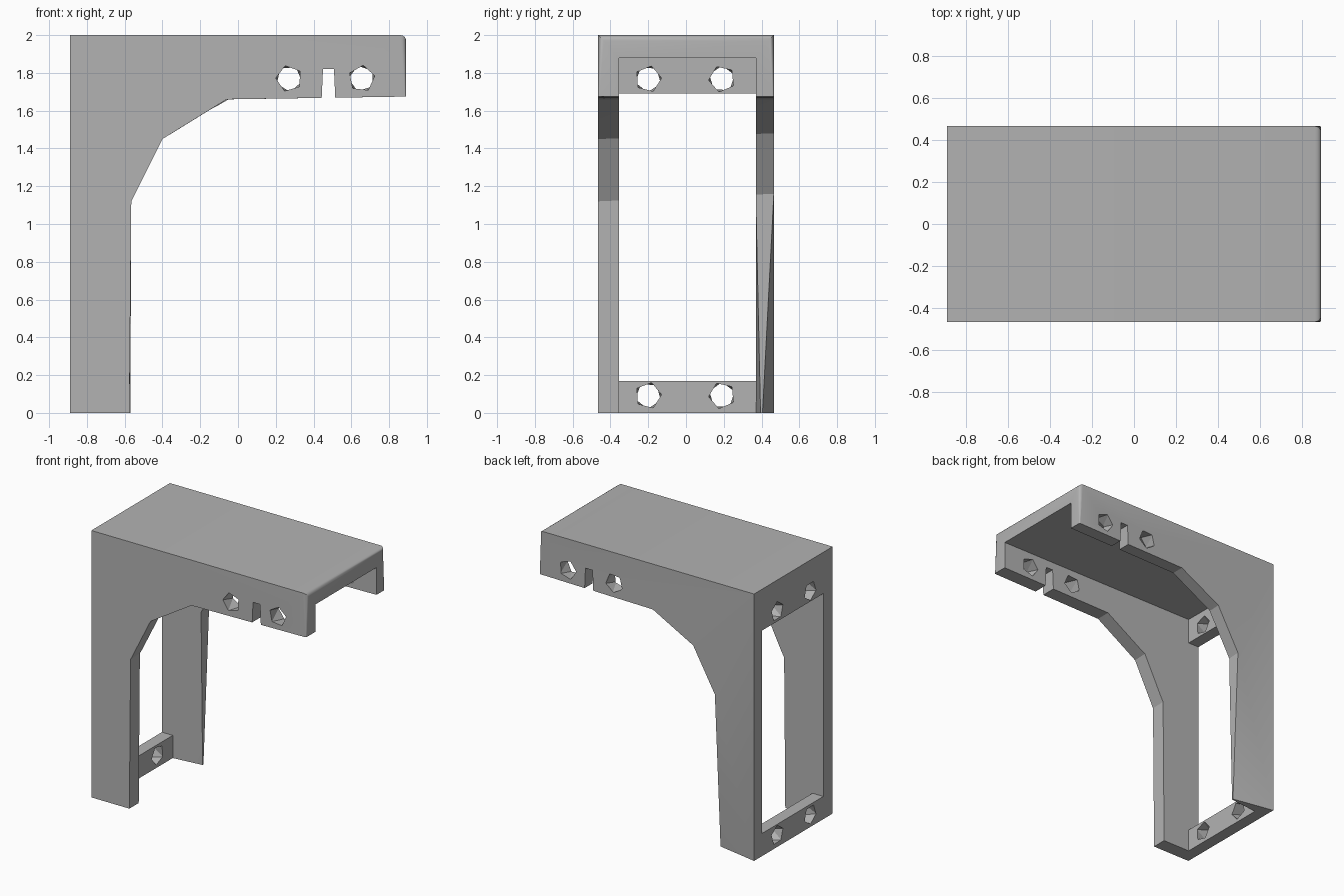
import bpy, bmesh, math
from mathutils import Vector

cube = bpy.data.objects.get("Cube")
if cube:
    bpy.data.objects.remove(cube, do_unlink=True)

HALF_X, HALF_Y = 0.89, 0.465
IN_FRONT, IN_BACK = -0.355, 0.37     # inner faces of the two side walls

grey = bpy.data.materials.new("mid_grey")
grey.use_nodes = True
grey.diffuse_color = (0.45, 0.45, 0.45, 1)
grey.node_tree.nodes["Principled BSDF"].inputs["Base Color"].default_value = (0.45, 0.45, 0.45, 1)


def make_object(name, bm):
    bmesh.ops.recalc_face_normals(bm, faces=bm.faces)
    mesh = bpy.data.meshes.new(name)
    bm.to_mesh(mesh)
    bm.free()
    mesh.materials.append(grey)
    obj = bpy.data.objects.new(name, mesh)
    bpy.context.collection.objects.link(obj)
    return obj


def cut(name, points):
    """Subtract the convex hull of the points from the bracket."""
    bm = bmesh.new()
    for p in points:
        bm.verts.new(p)
    bmesh.ops.convex_hull(bm, input=bm.verts)
    cutter = make_object(name, bm)
    cutter.hide_render = True
    mod = bracket.modifiers.new(name, "BOOLEAN")
    mod.operation, mod.solver, mod.object = "DIFFERENCE", "EXACT", cutter
    bpy.ops.object.modifier_apply(modifier=name)
    bpy.data.objects.remove(cutter, do_unlink=True)


def box(x0, x1, y0, y1, z0, z1):
    return [(x, y, z) for x in (x0, x1) for y in (y0, y1) for z in (z0, z1)]


def twisted_hole(center, axis, half, start):
    """Five-sided bolt hole whose two ends are turned against each other."""
    points = []
    for side, twist in ((-half, 0), (half, math.radians(24))):
        for i in range(5):
            a = start + twist + i * math.tau / 5
            u, w = 0.07 * math.cos(a), 0.07 * math.sin(a)
            offset = (u, side, w) if axis == "y" else (side, u, w)
            points.append(Vector(center) + Vector(offset))
    return points


# Side outline of the bracket, swept across the width
shared = [(HALF_X, 1.675), (HALF_X, 2), (-HALF_X, 2), (-HALF_X, 0)]
front_arch = [(-0.575, 0), (-0.565, 1.12), (-0.4, 1.45), (-0.06, 1.66)]
back_arch = [(-0.57, 0), (-0.565, 1.16), (-0.385, 1.48), (-0.05, 1.66)]
bm = bmesh.new()
front = [bm.verts.new((x, -HALF_Y, z)) for x, z in shared + front_arch]
back = [bm.verts.new((x, HALF_Y, z)) for x, z in shared + back_arch]
bm.faces.new(front)
back_face = bm.faces.new(back)
for i in range(len(front)):
    j = (i + 1) % len(front)
    bm.faces.new((front[i], front[j], back[j], back[i]))

# Back leg pinches inward towards its foot
bmesh.utils.face_split(back_face, back[3], back[5])
back[4].co.y = 0.405

# Rounded free end: top edge and both corners, fading out downwards
rim = [e for e in bm.edges if all(v.co.x > 0.88 for v in e.verts)
       and max(v.co.z for v in e.verts) > 1.9]
bmesh.ops.bevel(bm, geom=rim, offset=0.03, segments=4, profile=0.5, affect="EDGES")
for v in bm.verts:
    if v.co.x > 0.8 and v.co.z < 1.7:
        corner = Vector((HALF_X, math.copysign(HALF_Y, v.co.y), v.co.z))
        v.co = v.co.lerp(corner, 0.75)
bracket = make_object("bracket", bm)
bpy.context.view_layer.objects.active = bracket
bracket.select_set(True)

# Hollow between the walls, and the open window in the rear plate
cut("hollow", box(-0.8, 1.1, IN_FRONT, IN_BACK, -0.2, 1.88))
cut("window", box(-1.1, -0.75, IN_FRONT, IN_BACK, 0.17, 1.69))
cut("foot_taper", [(-0.56, IN_BACK, 1.15), (-0.8, IN_BACK, -0.01),
                   (-0.56, 0.396, -0.01), (-0.56, 0.3, -0.01)])

# Notch through both walls
cut("notch", [(x, y, z) for y in (-0.6, 0.6)
              for x, z in ((0.44, 1.6), (0.518, 1.6), (0.45, 1.82), (0.508, 1.82))])

# Bolt holes in the side walls and in the two rear crossbars
for x, start in ((0.27, 0.6), (0.655, 0.2)):
    for y in (-0.41, 0.4175):
        cut("wall_hole", twisted_hole((x, y, 1.77), "y", 0.058, start))
for y, start in ((-0.2, 0.9), (0.19, 0.3)):
    for z in (0.092, 1.768):
        cut("crossbar_hole", twisted_hole((-0.845, y, z), "x", 0.05, start))

bpy.ops.object.shade_smooth_by_angle(angle=math.radians(25))
